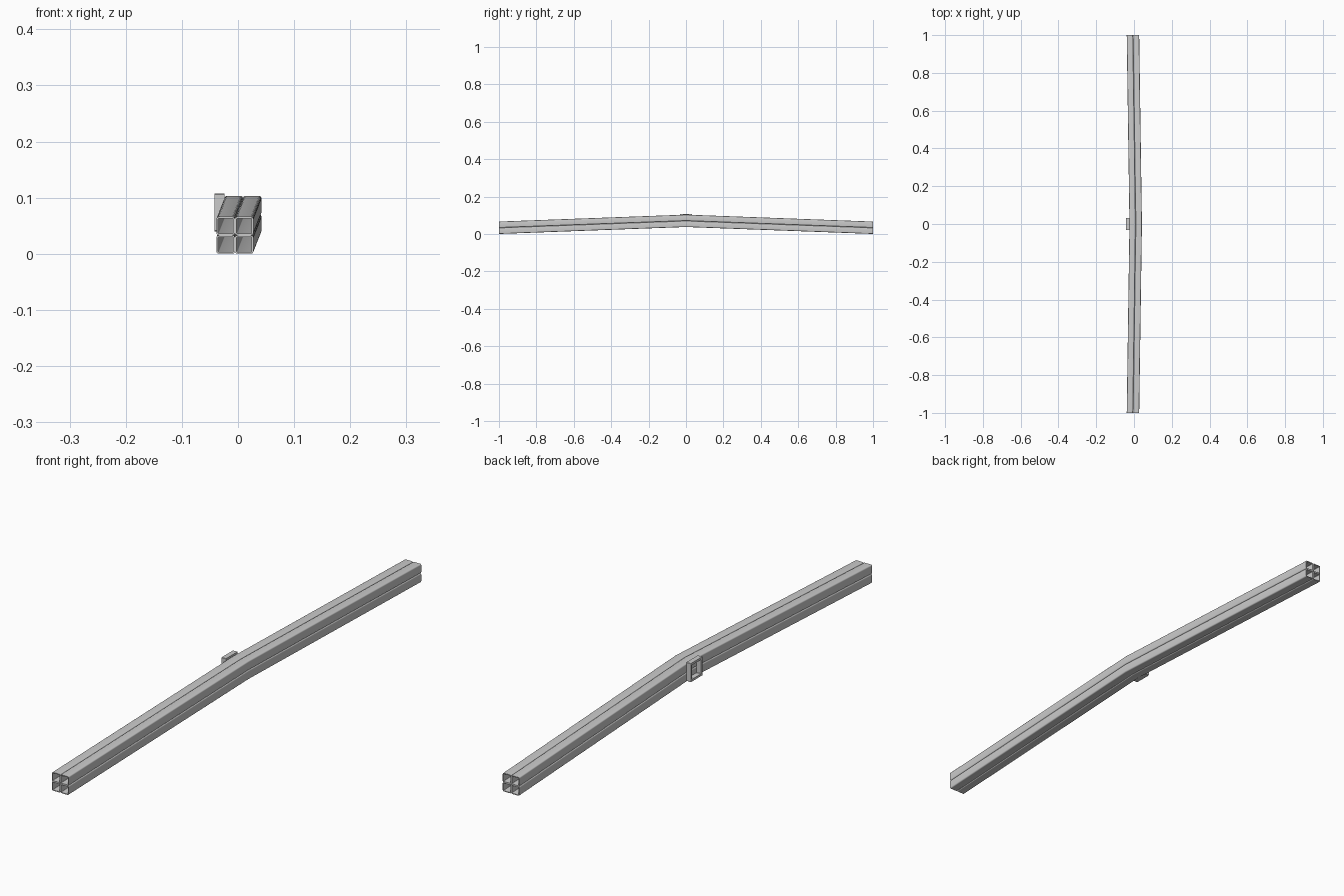
import bpy, bmesh, math

if "Cube" in bpy.data.objects:
    bpy.data.objects.remove(bpy.data.objects["Cube"])

S = 0.033          # tube outer size
WALL = 0.003       # tube wall thickness


def rounded_square(w, h, r, seg=4):
    """Outline of a rounded rectangle centred on the origin."""
    pts = []
    for i, (sx, sy) in enumerate([(1, 1), (-1, 1), (-1, -1), (1, -1)]):
        for k in range(seg + 1):
            a = math.radians(90 * i + 90 * k / seg)
            pts.append((sx * (w / 2 - r) + r * math.cos(a),
                        sy * (h / 2 - r) + r * math.sin(a)))
    return pts


def hollow(name, outer, inner, stations):
    """Sweep a ring-shaped section through stations (functions 2D -> 3D)."""
    bm = bmesh.new()
    rings = [[[bm.verts.new(f(p)) for p in loop] for f in stations]
             for loop in (outer, inner)]
    n = len(outer)
    for i in range(n):
        j = (i + 1) % n
        for loops in rings:
            for a, b in zip(loops, loops[1:]):
                bm.faces.new((a[i], a[j], b[j], b[i]))
        for e in (0, -1):
            o, q = rings[0][e], rings[1][e]
            bm.faces.new((o[i], o[j], q[j], q[i]))
    bmesh.ops.recalc_face_normals(bm, faces=bm.faces)
    me = bpy.data.meshes.new(name)
    bm.to_mesh(me)
    bm.free()
    ob = bpy.data.objects.new(name, me)
    bpy.context.collection.objects.link(ob)
    bpy.ops.object.select_all(action='DESELECT')
    ob.select_set(True)
    bpy.context.view_layer.objects.active = ob
    bpy.ops.object.shade_smooth_by_angle(angle=math.radians(30))
    return ob


# Four square tubes, bent in the middle
outer = rounded_square(S, S, 0.0045)
inner = rounded_square(S - 2 * WALL, S - 2 * WALL, 0.0015)
path = [(-0.0055, -1, 0.033), (0.009, 0, 0.070), (-0.0055, 1, 0.033)]
for side, dx in (("left", -S / 2), ("right", S / 2)):
    for level, dz in (("lower", -S / 2), ("upper", S / 2)):
        stations = [lambda p, c=c, dx=dx, dz=dz:
                    (c[0] + dx + p[0], c[1], c[2] + dz + p[1]) for c in path]
        hollow(f"{level}_{side}_tube", outer, inner, stations)

# Short rectangular sleeve on the left side at the bend
hollow("side_sleeve",
       rounded_square(0.066, 0.067, 0.001, 1),
       rounded_square(0.050, 0.051, 0.001, 1),
       [lambda p, x=x: (x, p[0], 0.0735 + p[1]) for x in (-0.042, -0.0245)])
